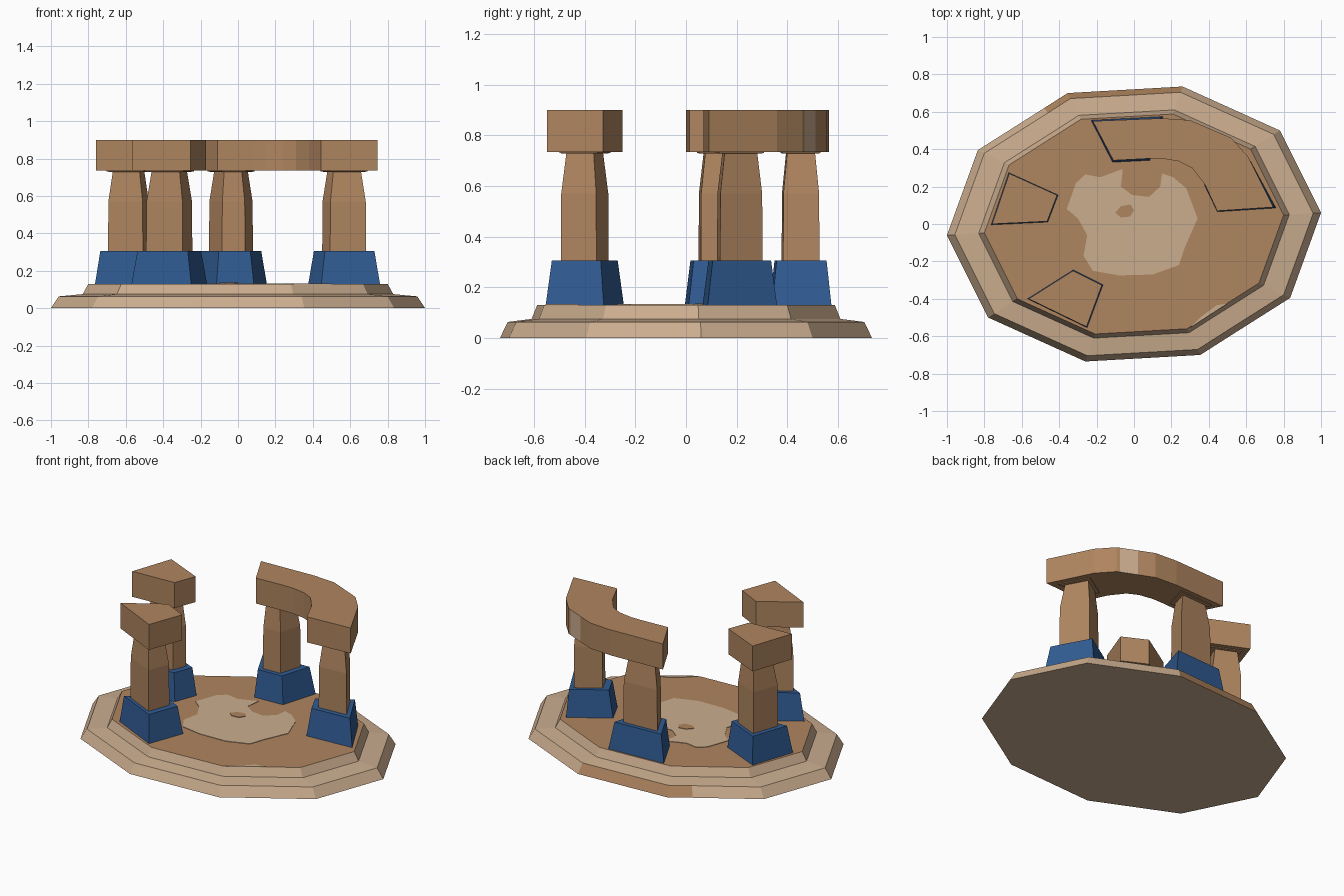
import bpy, bmesh

if "Cube" in bpy.data.objects:
    bpy.data.objects.remove(bpy.data.objects["Cube"])


def mat(name, rgb):
    m = bpy.data.materials.new(name)
    m.diffuse_color = (*rgb, 1)
    m.use_nodes = True
    m.node_tree.nodes["Principled BSDF"].inputs["Base Color"].default_value = m.diffuse_color
    return m


BROWN = mat("brown stone", (0.43, 0.235, 0.115))
TAN = mat("pale sandstone", (0.60, 0.42, 0.275))
BLUE = mat("blue paint", (0.03, 0.105, 0.29))


def loft(name, outline, rings, mats, rule=None, about_centre=True):
    """Stack scaled copies of an outline; rings = [(scale, z), ...]."""
    n = len(outline)
    cx = (min(p[0] for p in outline) + max(p[0] for p in outline)) / 2
    cy = (min(p[1] for p in outline) + max(p[1] for p in outline)) / 2
    if not about_centre:
        cx = cy = 0
    bm = bmesh.new()
    loops = [[bm.verts.new((cx + (x - cx) * s, cy + (y - cy) * s, z))
              for x, y in outline] for s, z in rings]
    for a, b in zip(loops, loops[1:]):
        for i in range(n):
            j = (i + 1) % n
            bm.faces.new((a[i], a[j], b[j], b[i]))
    bm.faces.new(loops[0][::-1])
    bm.faces.new(loops[-1])
    bmesh.ops.recalc_face_normals(bm, faces=bm.faces)
    if rule:
        for f in bm.faces:
            f.material_index = rule(f.calc_center_median(), f.normal)
    me = bpy.data.meshes.new(name)
    bm.to_mesh(me)
    bm.free()
    for m in mats:
        me.materials.append(m)
    ob = bpy.data.objects.new(name, me)
    bpy.context.collection.objects.link(ob)
    return ob


# stepped ten-sided platform (half outline, repeated by point symmetry)
half = [(1.0, 0.06), (0.78, 0.50), (0.26, 0.735), (-0.355, 0.70),
        (-0.48, 0.62), (-0.835, 0.395)]
deck = half + [(-x, -y) for x, y in half]


def platform_rule(c, n):
    if c.z > 0.12 and n.z > 0.9:
        return 1                                   # brown floor
    if c.z < 0.05 and c.y > 0.6 and -0.45 < c.x < 0.2 and n.z > -0.5:
        return 1                                   # brown back edge
    return 0


loft("platform", deck, [(1, 0), (0.958, 0.063), (0.83, 0.075), (0.80, 0.13)],
     [TAN, BROWN], platform_rule, False)

# worn pale patches on the floor
worn = [(-.36, .08), (-.31, .22), (-.26, .265), (-.18, .25), (-.06, .295),
        (-.07, .20), (-.01, .155), (.08, .145), (.14, .20), (.15, .27),
        (.21, .25), (.28, .19), (.34, .03), (.27, -.13), (.24, -.22),
        (.1, -.27), (-.08, -.275), (-.22, -.25), (-.27, -.17), (-.25, -.06),
        (-.3, .03)]
loft("worn_floor_patch", worn, [(1, 0.128), (1, 0.133)], [TAN])
spot = [(-.10, .06), (-.07, .095), (-.02, .105), (0, .075), (-.02, .04), (-.07, .035)]
loft("floor_spot", spot, [(1, 0.130), (1, 0.136)], [BROWN])
corner = [(.30, -.555), (.50, -.425), (.44, -.435), (.36, -.495)]
loft("worn_floor_corner", corner, [(1, 0.128), (1, 0.133)], [TAN])

# pillars: wedge footprint, blue plinth, tapering brown shaft
feet = {
    "left": [(-.67, .275), (-.765, -.005), (-.46, .01), (-.405, .155)],
    "front": [(-.325, -.245), (-.57, -.40), (-.25, -.555), (-.165, -.325)],
    "back": [(-.23, .555), (-.115, .33), (.085, .34), (.155, .575)],
    "right": [(.61, .36), (.375, .21), (.445, .065), (.76, .085)],
}
for side, foot in feet.items():
    loft(side + "_plinth", foot, [(1, 0.125), (0.84, 0.305)], [BLUE])
    loft(side + "_shaft", foot,
         [(0.61, 0.29), (0.60, 0.57), (0.47, 0.728), (0.65, 0.730), (0.65, 0.74)],
         [BROWN])

# separate cap blocks on the two lone pillars
for side in ("left", "front"):
    loft(side + "_cap", feet[side], [(0.965, 0.735), (0.965, 0.90)], [BROWN])

# curved lintel joining the back and right pillars, with one pale worn strip
arch = [(-.22, .55), (-.11, .34), (.08, .35), (.15, .35), (.24, .335),
        (.31, .30), (.38, .21), (.445, .07), (.745, .09), (.61, .36),
        (.52, .46), (.50, .469), (.40, .512), (.30, .555), (.15, .565)]
loft("curved_lintel", arch, [(1, 0.735), (1, 0.90)], [BROWN, TAN],
     lambda c, n: int(abs(n.z) < 0.5 and 0.42 < c.x < 0.48 and c.y > 0.47))
